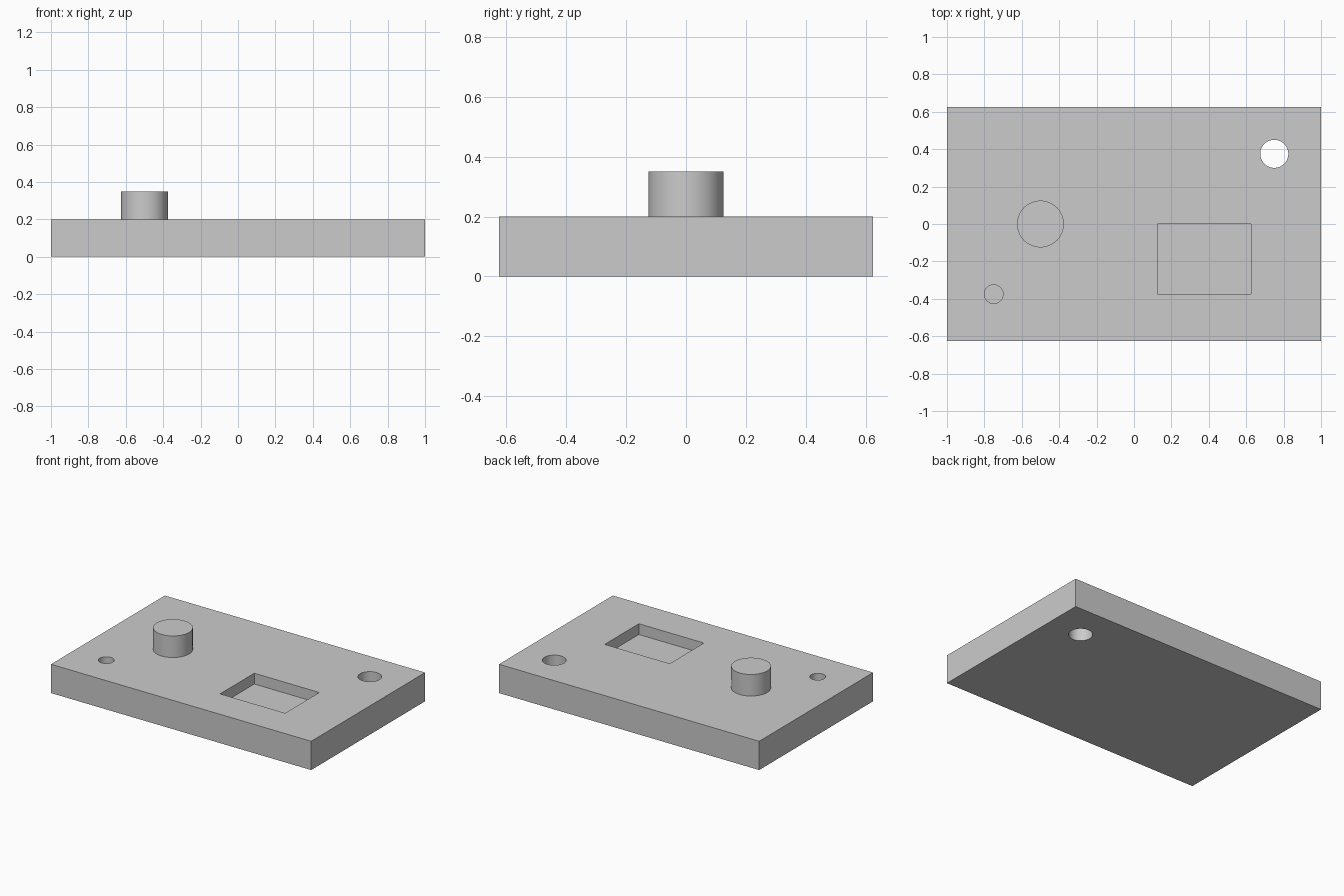
import bpy
import math

if "Cube" in bpy.data.objects:
    bpy.data.objects.remove(bpy.data.objects["Cube"], do_unlink=True)

# Plain grey finish
GREY = (0.6, 0.6, 0.6, 1.0)
grey = bpy.data.materials.new("machined_grey")
grey.use_nodes = True
grey.diffuse_color = GREY
grey.node_tree.nodes["Principled BSDF"].inputs["Base Color"].default_value = GREY

THICK = 0.2   # plate thickness
OVER = 0.05   # how far cutters overshoot the surface


def finish(obj, name):
    obj.name = name
    obj.data.materials.append(grey)
    return obj


def block(name, x, y, width, depth, z0, z1):
    bpy.ops.mesh.primitive_cube_add(size=1, location=(x, y, (z0 + z1) / 2))
    obj = bpy.context.object
    obj.scale = (width, depth, z1 - z0)
    bpy.ops.object.transform_apply(location=True, rotation=False, scale=True)
    return finish(obj, name)


def cylinder(name, x, y, radius, z0, z1):
    bpy.ops.mesh.primitive_cylinder_add(
        vertices=64, radius=radius, depth=z1 - z0, location=(x, y, (z0 + z1) / 2))
    bpy.ops.object.transform_apply(location=True, rotation=False, scale=True)
    return finish(bpy.context.object, name)


def combine(target, tool, operation):
    tool.hide_render = True
    bpy.context.view_layer.objects.active = target
    mod = target.modifiers.new(tool.name, 'BOOLEAN')
    mod.operation = operation
    mod.solver = 'EXACT'
    mod.object = tool
    bpy.ops.object.modifier_apply(modifier=mod.name)
    bpy.data.objects.remove(tool, do_unlink=True)


# Base plate
plate = block("base_plate", 0, 0, 2, 1.25, 0, THICK)

# Round boss, joined to the plate
combine(plate, cylinder("boss", -0.5, 0, 0.125, THICK / 2, 0.35), 'UNION')

# Through hole, blind hole and rectangular pocket
cutters = [
    cylinder("through_hole", 0.75, 0.375, 0.075, -OVER, THICK + OVER),
    cylinder("blind_hole", -0.75, -0.375, 0.05, THICK - 0.125, THICK + OVER),
    block("pocket", 0.375, -0.1875, 0.5, 0.375, THICK - 0.075, THICK + OVER),
]
for cutter in cutters:
    combine(plate, cutter, 'DIFFERENCE')

# Smooth round walls, crisp edges
bpy.ops.object.select_all(action='DESELECT')
plate.select_set(True)
bpy.context.view_layer.objects.active = plate
bpy.ops.object.shade_smooth_by_angle(angle=math.radians(30))
